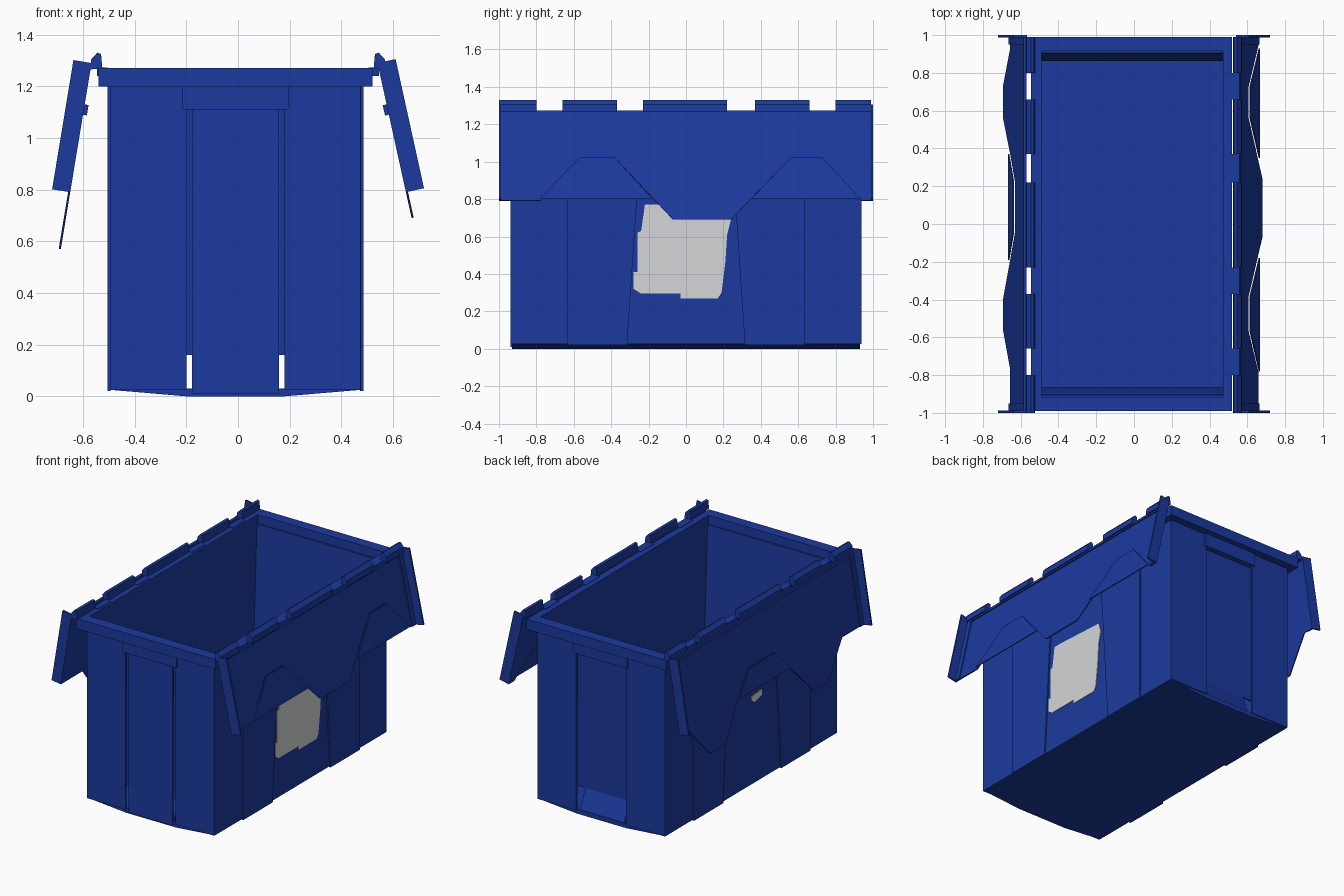
import bpy, bmesh

cube = bpy.data.objects.get("Cube")
if cube:
    bpy.data.objects.remove(cube, do_unlink=True)


def material(name, rgb):
    m = bpy.data.materials.new(name)
    m.use_nodes = True
    m.diffuse_color = (*rgb, 1)
    m.node_tree.nodes["Principled BSDF"].inputs["Base Color"].default_value = (*rgb, 1)
    return m


BLUE = material("crate blue", (0.011, 0.042, 0.342))
GREY = material("label grey", (0.66, 0.67, 0.68))
CX = -0.01            # the crate body sits slightly off centre
HALF, END = 0.485, 0.93


def prism(name, pts, d0, d1, place, mat=BLUE):
    """Extrude a 2D outline from depth d0 to d1; place maps (u, v, d) to xyz."""
    bm = bmesh.new()
    low = [bm.verts.new(place(u, v, d0)) for u, v in pts]
    high = [bm.verts.new(place(u, v, d1)) for u, v in pts]
    bm.faces.new(low)
    bm.faces.new(high[::-1])
    for i in range(len(pts)):
        j = (i + 1) % len(pts)
        bm.faces.new((low[i], low[j], high[j], high[i]))
    bmesh.ops.recalc_face_normals(bm, faces=bm.faces)
    me = bpy.data.meshes.new(name)
    bm.to_mesh(me)
    bm.free()
    me.materials.append(mat)
    ob = bpy.data.objects.new(name, me)
    bpy.context.collection.objects.link(ob)
    return ob


def rect(u0, u1, v0, v1):
    return [(u0, v0), (u1, v0), (u1, v1), (u0, v1)]


def along_y(u, v, d):      # outline in x, z
    return (CX + u, d, v)


def box(name, x0, x1, y0, y1, z0, z1):
    return prism(name, rect(x0, x1, z0, z1), y0, y1, along_y)


# Shallow bowed floor
prism("floor", [(-HALF, 0.025), (-0.19, 0), (0.19, 0), (HALF, 0.025), (HALF, 0.03), (-HALF, 0.03)],
      -END, END, along_y)

# Front and back walls: outer panels, sloped liner, foot ramp and lintel
for s, end in ((-1, "front"), (1, "back")):
    for t, side in ((-1, "right"), (1, "left")):
        box(f"{end}_{side}_panel", *sorted((t * 0.19, t * HALF)), *sorted((s * 0.925, s * 0.937)), 0.025, 1.21)

    def along_x(u, v, d, s=s):      # outline in y, z
        return (CX + d, s * u, v)

    prism(f"{end}_liner", [(0.915, 1.21), (0.905, 1.21), (0.862, 0.16), (0.872, 0.16)],
          -0.48, 0.48, along_x)
    prism(f"{end}_ramp", [(0.862, 0.16), (0.872, 0.16), (0.93, 0.015), (0.92, 0.015)],
          -0.168, 0.168, along_x)
    box(f"{end}_lintel", -0.205, 0.205, *sorted((s * 0.91, s * 0.95)), 1.11, 1.21)

# The front has a flush centre panel between two grooves
box("front_centre_panel", -0.168, 0.168, -0.937, -0.925, 0.01, 1.11)

# Long walls: thin sheet and two raised ribs with a slanted edge
for s, side in ((-1, "right"), (1, "left")):
    def wall(u, v, d, s=s):
        return (CX + s * d, u, v)

    prism(f"{side}_wall", rect(-END, END, 0.025, 1.21), 0.481, 0.486, wall)
    for t, end in ((-1, "front"), (1, "back")):
        prism(f"{side}_{end}_rib",
              [(t * 0.635, 0.02), (t * 0.315, 0.02), (t * 0.235, 1.21), (t * 0.635, 1.21)],
              0.483, 0.495, wall)

    # Torn paper label on the left, a small scrap on the right
    if s > 0:
        label = [(-0.22, 0.77), (-0.15, 0.77), (0.22, 0.75), (0.24, 0.69), (0.22, 0.61), (0.21, 0.46),
                 (0.19, 0.3), (0.17, 0.27), (-0.03, 0.27), (-0.03, 0.295), (-0.24, 0.295),
                 (-0.28, 0.32), (-0.28, 0.41), (-0.26, 0.41), (-0.26, 0.62), (-0.24, 0.63)]
    else:
        label = [(-0.11, 0.6), (-0.03, 0.58), (0, 0.61), (0, 0.63), (-0.11, 0.64)]
    prism(f"{side}_label", label, 0.486, 0.49, wall, GREY)

# Rim around the opening
for s, side in ((-1, "right"), (1, "left")):
    box(f"rim_{side}", *sorted((s * 0.48, s * 0.53)), -0.99, 0.99, 1.2, 1.27)
for s, end in ((-1, "front"), (1, "back")):
    box(f"rim_{end}", -0.48, 0.48, *sorted((s * 0.915, s * 0.99)), 1.2, 1.27)

# Hanging lids: each has a toothed edge that meshes with the other
LEFT_EDGE = [(-0.99, 0.79), (-0.78, 0.79), (-0.57, 1.02), (-0.38, 1.02), (-0.07, 0.69),
             (0.24, 0.69), (0.56, 1.02), (0.73, 1.02), (0.94, 0.79), (0.99, 0.79)]
RIGHT_EDGE = [(-0.99, 0.79), (-0.76, 0.79), (-0.56, 0.57), (-0.4, 0.57), (-0.2, 0.79),
              (-0.05, 0.95), (0.23, 0.95), (0.38, 0.79), (0.56, 0.57), (0.73, 0.57),
              (0.92, 0.79), (0.99, 0.79)]
LEFT_RECESS = [[(-0.78, 0.8), (-0.57, 1.018), (-0.38, 1.018), (-0.18, 0.8)],
               [(0.35, 0.8), (0.56, 1.018), (0.73, 1.018), (0.93, 0.8)]]
RIGHT_RECESS = [[(-0.19, 0.8), (-0.05, 0.948), (0.23, 0.948), (0.37, 0.8)]]
KNUCKLES = [(-1, -0.8), (-0.66, -0.37), (-0.23, 0.22), (0.37, 0.66), (0.8, 0.99)]
TOP, PANEL_TOP = 1.29, 1.27

for s, side, x0, slope, edge, recesses in (
        (1, "left", 0.54, 0.22, LEFT_EDGE, LEFT_RECESS),
        (-1, "right", 0.567, 0.165, RIGHT_EDGE, RIGHT_RECESS)):
    def lid(u, v, d, s=s, x0=x0, slope=slope):
        return (s * (x0 + (TOP - v) * slope + d), u, v + slope * d)

    prism(f"{side}_lid_panel", edge + [(0.99, PANEL_TOP), (-0.99, PANEL_TOP)], 0, 0.008, lid)
    for i, shape in enumerate(recesses):
        prism(f"{side}_lid_recess_{i + 1}", shape, 0.012, 0.018, lid)

    # Skirts at both ends and a low frame inside them
    prism(f"{side}_lid_top_frame", rect(-0.95, 0.95, 1.25, PANEL_TOP), 0.004, 0.015, lid)
    for t, end in ((-1, "front"), (1, "back")):
        prism(f"{side}_lid_{end}_skirt", rect(*sorted((t * 0.988, t * 1.0)), 0.79, TOP), 0, 0.07, lid)
        prism(f"{side}_lid_{end}_frame", rect(*sorted((t * 0.95, t * 0.99)), 0.79, PANEL_TOP),
              0.004, 0.015, lid)

    # Hinge knuckles on the lid, rim pins and latch tabs in the gaps
    def hinge(u, v, d, s=s):
        return (s * u, d, v)

    for i, (a, b) in enumerate(KNUCKLES):
        prism(f"{side}_hinge_{i + 1}",
              [(0.525, 1.27), (0.53, 1.325), (0.545, 1.33), (0.568, 1.305), (0.572, 1.265)], a, b, hinge)
    for i in range(len(KNUCKLES) - 1):
        a, b = KNUCKLES[i][1], KNUCKLES[i + 1][0]
        prism(f"{side}_hinge_pin_{i + 1}", rect(0.505, 0.545, 1.24, 1.273), a, b, hinge)
        prism(f"{side}_latch_tab_{i + 1}", rect(a, b, 1.09, 1.13), -0.015, 0, lid)
